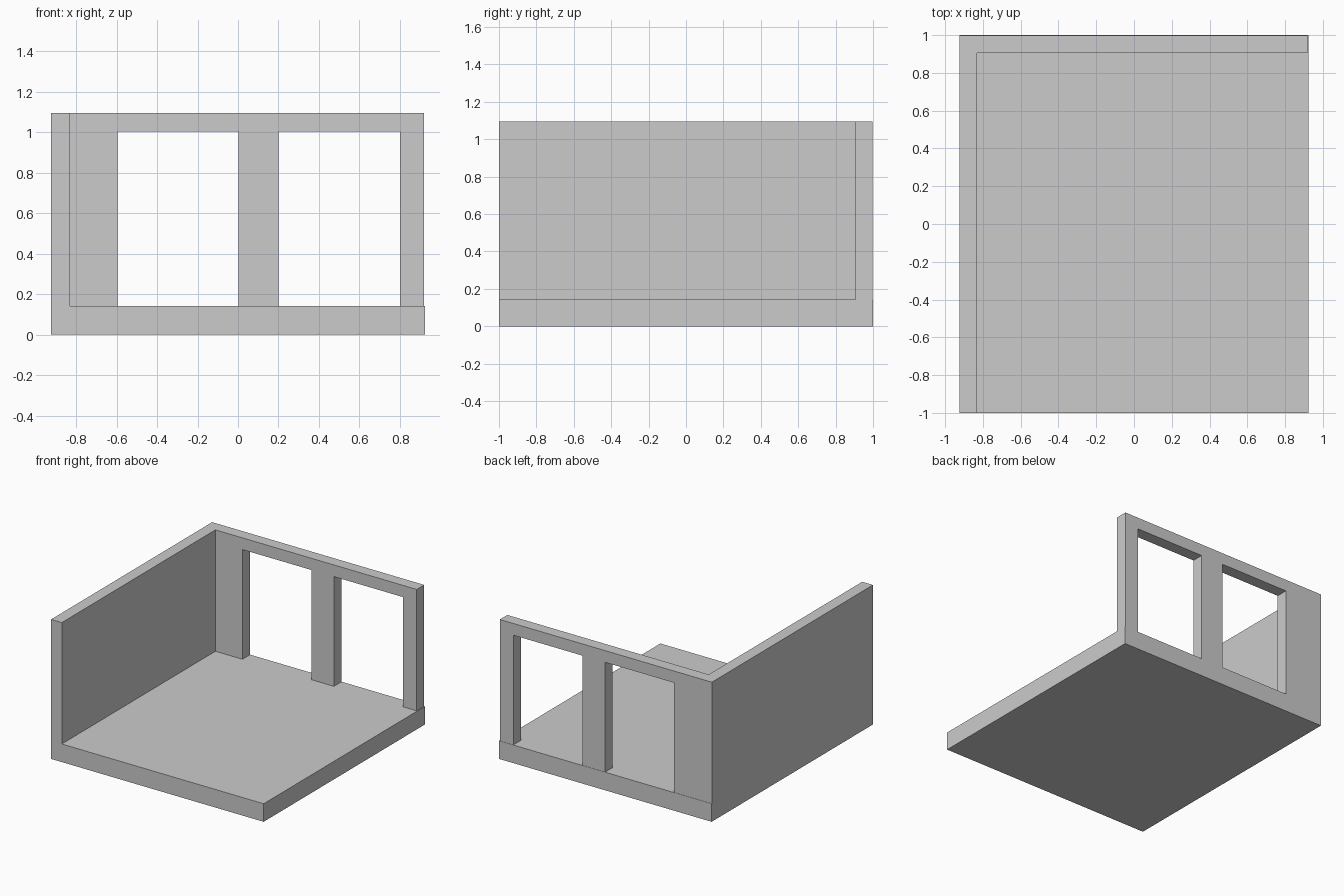
import bpy, bmesh
from mathutils import Vector

if "Cube" in bpy.data.objects:
    bpy.data.objects.remove(bpy.data.objects["Cube"])

X, T, FLOOR, TOP = 0.923, 0.093, 0.142, 1.095
BACK, END = 0.998, 0.918   # walls stop just short of the slab edges


def prism(name, profile, direction):
    """Extrude a closed profile of 3D points along a direction."""
    bm = bmesh.new()
    face = bm.faces.new([bm.verts.new(p) for p in profile])
    ext = bmesh.ops.extrude_face_region(bm, geom=[face], use_keep_orig=True)
    verts = [g for g in ext["geom"] if isinstance(g, bmesh.types.BMVert)]
    bmesh.ops.translate(bm, verts=verts, vec=Vector(direction))
    bmesh.ops.recalc_face_normals(bm, faces=bm.faces)
    mesh = bpy.data.meshes.new(name)
    bm.to_mesh(mesh)
    bm.free()
    obj = bpy.data.objects.new(name, mesh)
    bpy.context.collection.objects.link(obj)
    return obj


# Floor slab
room = prism("room", [(-X, -1, 0), (X, -1, 0), (X, -1, FLOOR), (-X, -1, FLOOR)], (0, 2, 0))

# Solid left wall
side_wall = prism("side_wall", [(-X, -1, 0), (-X + T, -1, 0), (-X + T, -1, TOP), (-X, -1, TOP)],
                  (0, 1 + BACK, 0))

# Back wall: three posts under a lintel, sunk into the slab
sunk, head = 0.07, 1.003
outline = [(-X, TOP), (-X, sunk)]
for left, right in ((-0.595, 0.003), (0.199, 0.801)):
    outline += [(left, sunk), (left, head), (right, head), (right, sunk)]
outline += [(END, sunk), (END, TOP)]
back_wall = prism("back_wall", [(x, BACK - T, z) for x, z in outline], (0, T, 0))

# Join the walls to the slab as one clean shell
for wall in (side_wall, back_wall):
    mod = room.modifiers.new(wall.name, "BOOLEAN")
    mod.operation = "UNION"
    mod.solver = "EXACT"
    mod.object = wall
    wall.hide_render = True
    wall.hide_set(True)
